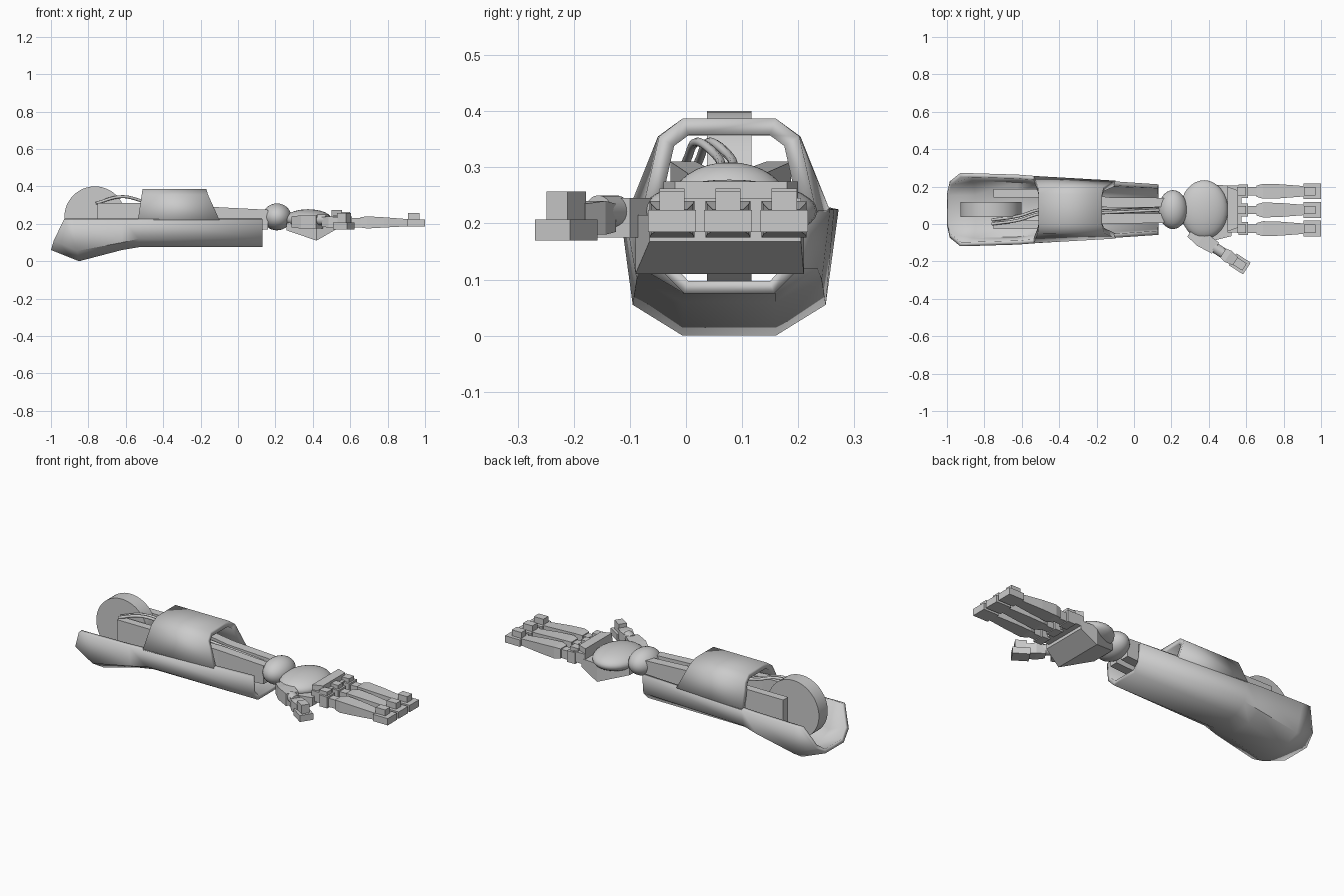
import bpy, bmesh, math
from mathutils import Matrix, Vector

cube = bpy.data.objects.get("Cube")
if cube:
    bpy.data.objects.remove(cube)

MID = 0.077  # y of the arm's centre line


def add_mesh(name, bm, smooth=None):
    mesh = bpy.data.meshes.new(name)
    bm.to_mesh(mesh)
    bm.free()
    obj = bpy.data.objects.new(name, mesh)
    bpy.context.collection.objects.link(obj)
    if smooth:
        bpy.ops.object.select_all(action='DESELECT')
        obj.select_set(True)
        bpy.context.view_layer.objects.active = obj
        bpy.ops.object.shade_smooth_by_angle(angle=math.radians(smooth))
    return obj


def loft(bm, rings, closed):
    rows = [[bm.verts.new(p) for p in ring] for ring in rings]
    n = len(rows[0])
    for a, b in zip(rows, rows[1:]):
        for i in range(n if closed else n - 1):
            j = (i + 1) % n
            bm.faces.new((a[i], a[j], b[j], b[i]))
    if closed:
        bm.faces.new(rows[0])
        bm.faces.new(rows[-1])
        bmesh.ops.recalc_face_normals(bm, faces=bm.faces)


def beam(name, stations, matrix=Matrix()):
    """Box lofted along x; each station is x, y, width, low z, high z."""
    bm = bmesh.new()
    rings = []
    for x, y, w, lo, hi in stations:
        h = w / 2
        ring = [(x, y - h, lo), (x, y + h, lo), (x, y + h, hi), (x, y - h, hi)]
        rings.append([matrix @ Vector(p) for p in ring])
    loft(bm, rings, True)
    return add_mesh(name, bm)


def block(name, x0, x1, y, w, lo, hi, matrix=Matrix()):
    return beam(name, [(x0, y, w, lo, hi), (x1, y, w, lo, hi)], matrix)


def shell(name, stations, side, thickness):
    """Open sheet from half sections of x, half width, z, mirrored about MID."""
    bm = bmesh.new()
    rings = []
    for half in stations:
        ring = [(x, MID - side * w, z) for x, w, z in half]
        ring += [(x, MID + side * w, z) for x, w, z in reversed(half)]
        rings.append(ring)
    loft(bm, rings, False)
    obj = add_mesh(name, bm, 50)
    solid = obj.modifiers.new("Thickness", 'SOLIDIFY')
    solid.thickness = thickness
    solid.offset = -1
    solid.use_even_offset = True
    return obj


def ellipsoid(name, centre, radii):
    bm = bmesh.new()
    bmesh.ops.create_uvsphere(bm, u_segments=32, v_segments=16, radius=1)
    bm.transform(Matrix.Translation(centre) @ Matrix.Diagonal((*radii, 1)))
    return add_mesh(name, bm, 60)


def cylinder(name, radius, depth, matrix, sides=48):
    bm = bmesh.new()
    bmesh.ops.create_cone(bm, cap_ends=True, segments=sides, radius1=radius,
                          radius2=radius, depth=depth, matrix=matrix)
    return add_mesh(name, bm, 40)


# Forearm shell: lower trough with flared elbow, upper cover
shell("lower_forearm_shell", [
    [(-0.93, 0.195, 0.225), (-0.985, 0.15, 0.11), (-1.0, 0.083, 0.06)],
    [(-0.88, 0.195, 0.225), (-0.86, 0.172, 0.055), (-0.85, 0.083, 0.0)],
    [(-0.62, 0.187, 0.225), (-0.62, 0.165, 0.1), (-0.62, 0.083, 0.06)],
    [(-0.53, 0.18, 0.225), (-0.53, 0.157, 0.12), (-0.53, 0.083, 0.075)],
    [(0.13, 0.135, 0.225), (0.13, 0.125, 0.12), (0.13, 0.08, 0.075)],
], 1, 0.022)
shell("upper_forearm_shell", [
    [(-0.535, 0.18, 0.222), (-0.515, 0.127, 0.355), (-0.51, 0.083, 0.387)],
    [(-0.1, 0.155, 0.222), (-0.16, 0.125, 0.355), (-0.17, 0.083, 0.387)],
], -1, 0.03)

# Elbow wheel
cylinder("elbow_wheel", 0.163, 0.08,
         Matrix.Translation((-0.765, MID, 0.237)) @ Matrix.Rotation(math.pi / 2, 4, 'X'))

# Forearm bones
for name, rear, front in (("left_bone", 0.165, 0.115), ("right_bone", -0.005, 0.03)):
    beam(name, [(-0.75, rear, 0.045, 0.15, 0.31), (-0.5, rear, 0.045, 0.15, 0.31),
                (-0.13, front, 0.055, 0.15, 0.29), (0.16, front, 0.05, 0.17, 0.275)])

# Tendon cables
for i, offset in enumerate((0.0, 0.022)):
    curve = bpy.data.curves.new("tendon_cable", 'CURVE')
    curve.dimensions = '3D'
    curve.bevel_depth = 0.008
    curve.bevel_resolution = 2
    path = [(-0.76, 0.0, 0.31), (-0.62, 0.02, 0.345), (-0.5, 0.055, 0.32),
            (-0.2, 0.06, 0.28), (0.15, 0.075, 0.25)]
    spline = curve.splines.new('BEZIER')
    spline.bezier_points.add(len(path) - 1)
    for point, (x, y, z) in zip(spline.bezier_points, path):
        point.co = (x, y + offset, z)
        point.handle_left_type = point.handle_right_type = 'AUTO'
    cable = bpy.data.objects.new("tendon_cable_%d" % (i + 1), curve)
    bpy.context.collection.objects.link(cable)

# Wrist and hand
ellipsoid("wrist_ball", (0.208, MID, 0.237), (0.077, 0.104, 0.072))
ellipsoid("hand_back", (0.375, 0.077, 0.222), (0.127, 0.157, 0.056))
beam("palm", [(0.26, 0.07, 0.14, 0.165, 0.205), (0.42, 0.06, 0.3, 0.11, 0.215),
              (0.52, 0.07, 0.27, 0.168, 0.215)])
beam("knuckle_bar", [(0.5, 0.08, 0.24, 0.19, 0.275), (0.555, 0.08, 0.2, 0.19, 0.275)])
block("knuckle_base", 0.5, 0.575, 0.08, 0.25, 0.185, 0.245)

# Three fingers
for label, y in (("right", -0.025), ("middle", 0.075), ("left", 0.175)):
    f = label + "_finger_"
    block(f + "knuckle", 0.56, 0.61, y, 0.07, 0.175, 0.24)
    block(f + "knuckle_cap", 0.55, 0.6, y, 0.045, 0.235, 0.262)
    block(f + "link", 0.6, 0.69, y, 0.045, 0.18, 0.23)
    beam(f + "phalanx", [(0.655, y, 0.06, 0.18, 0.235), (0.69, y, 0.08, 0.175, 0.24),
                         (0.78, y, 0.075, 0.18, 0.235), (0.91, y, 0.055, 0.187, 0.225)])
    block(f + "tip", 0.905, 1.0, y, 0.085, 0.185, 0.224)
    block(f + "tip_cap", 0.91, 0.97, y, 0.045, 0.224, 0.258)

# Thumb, angled away from the palm
thumb = Matrix.Translation((0.36, -0.08, 0)) @ Matrix.Rotation(math.radians(-33), 4, 'Z')
beam("thumb_base", [(-0.07, 0, 0.06, 0.18, 0.24), (0.0, 0, 0.085, 0.175, 0.245),
                    (0.09, 0, 0.07, 0.175, 0.245)], thumb)
cylinder("thumb_joint", 0.028, 0.06, thumb @ Matrix.Translation((0.11, 0, 0.222))
         @ Matrix.Rotation(math.pi / 2, 4, 'Y'), 24)
beam("thumb_link", [(0.12, 0, 0.05, 0.185, 0.235), (0.17, 0, 0.07, 0.18, 0.24),
                    (0.22, 0, 0.05, 0.18, 0.235)], thumb)
block("thumb_tip", 0.2, 0.29, 0, 0.075, 0.17, 0.207, thumb)
block("thumb_tip_cap", 0.215, 0.275, 0, 0.045, 0.207, 0.257, thumb)
